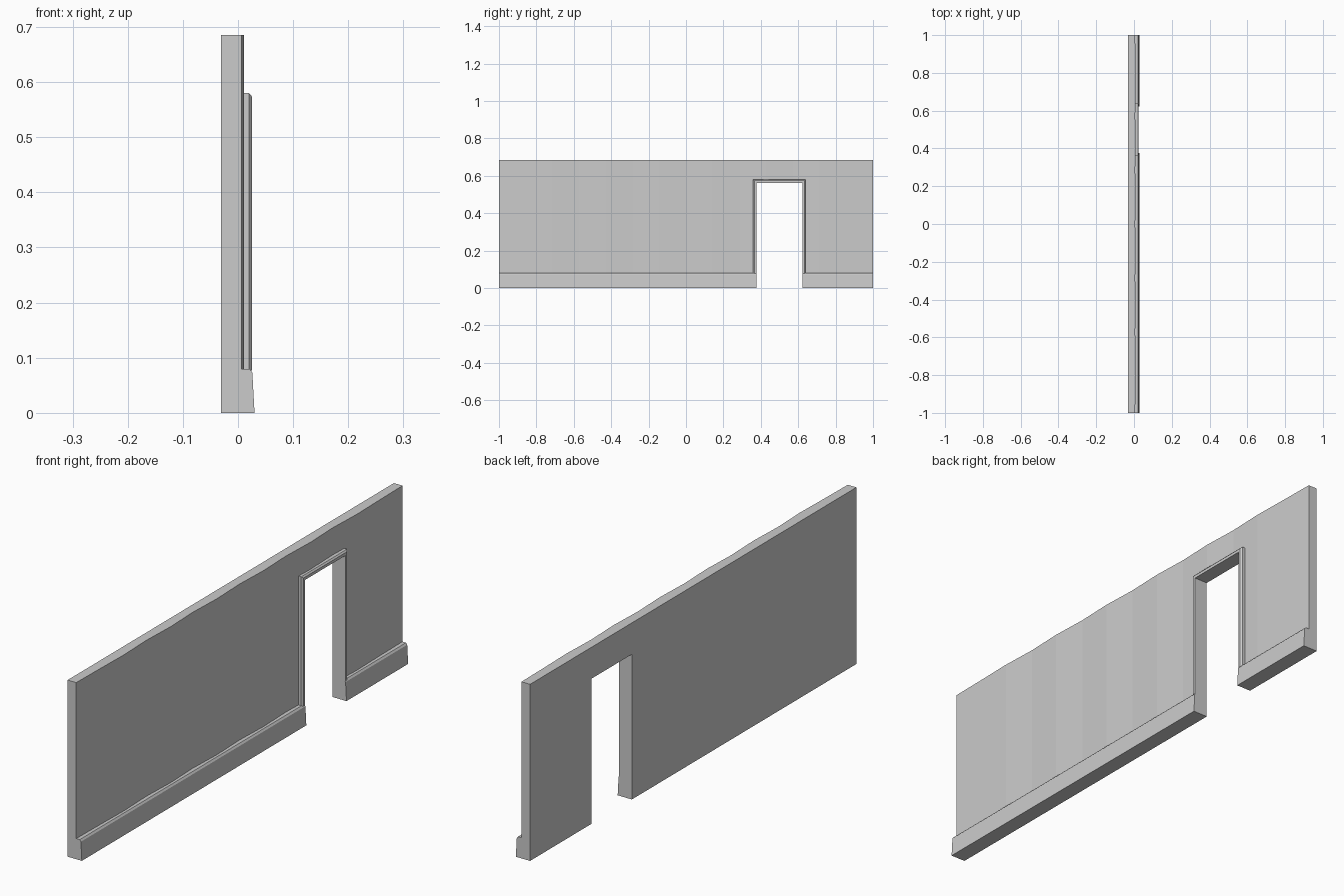
import bpy, bmesh

if "Cube" in bpy.data.objects:
    bpy.data.objects.remove(bpy.data.objects["Cube"])

HEIGHT, BACK = 0.685, -0.031
DOOR_L, DOOR_R, DOOR_TOP = 0.376, 0.622, 0.563
BASE_TOP = 0.08


def loft(name, rings):
    """Skin equal-length closed rings and cap both ends."""
    bm = bmesh.new()
    loops = [[bm.verts.new(p) for p in ring] for ring in rings]
    n = len(loops[0])
    for a, b in zip(loops, loops[1:]):
        for i in range(n):
            j = (i + 1) % n
            bm.faces.new((a[i], a[j], b[j], b[i]))
    bm.faces.new(loops[0])
    bm.faces.new(loops[-1])
    bmesh.ops.recalc_face_normals(bm, faces=bm.faces)
    mesh = bpy.data.meshes.new(name)
    bm.to_mesh(mesh)
    bm.free()
    obj = bpy.data.objects.new(name, mesh)
    bpy.context.collection.objects.link(obj)
    return obj


# Wall slab with a gently uneven, faceted front face
SEGMENTS = 14
rings = []
for i in range(SEGMENTS + 1):
    y = -1 + 2 * i / SEGMENTS
    if i in (0, SEGMENTS):
        front = 0.006
    elif i in (1, SEGMENTS - 1):
        front = 0.008
    else:
        front = 0.011 if i % 2 == 0 else 0.006
    rings.append([(BACK, y, 0), (front, y, 0), (front, y, HEIGHT), (BACK, y, HEIGHT)])
wall = loft("wall", rings)

# Doorway opening
cutter = loft("doorway_cutter", [
    [(-0.2, y, -0.1), (0.2, y, -0.1), (0.2, y, DOOR_TOP), (-0.2, y, DOOR_TOP)]
    for y in (DOOR_L, DOOR_R)])
cut = wall.modifiers.new("doorway", 'BOOLEAN')
cut.operation = 'DIFFERENCE'
cut.solver = 'EXACT'
cut.object = cutter
bpy.context.view_layer.objects.active = wall
bpy.ops.object.modifier_apply(modifier=cut.name)
bpy.data.objects.remove(cutter)

# Baseboards on both sides of the doorway
base_profile = [(0.004, 0), (0.03, 0), (0.026, 0.073), (0.021, BASE_TOP), (0.004, BASE_TOP)]
for name, y0, y1 in (("baseboard_long", -1, DOOR_L), ("baseboard_short", DOOR_R, 1)):
    loft(name, [[(x, y, z) for x, z in base_profile] for y in (y0, y1)])

# Mitred door casing, profile given as (distance from opening, x)
casing_profile = [(0, 0.004), (0, 0.025), (0.011, 0.025), (0.017, 0.02), (0.017, 0.004)]
foot = BASE_TOP - 0.003
loft("door_casing", [
    [(x, DOOR_L - d, foot) for d, x in casing_profile],
    [(x, DOOR_L - d, DOOR_TOP + d) for d, x in casing_profile],
    [(x, DOOR_R + d, DOOR_TOP + d) for d, x in casing_profile],
    [(x, DOOR_R + d, foot) for d, x in casing_profile]])
